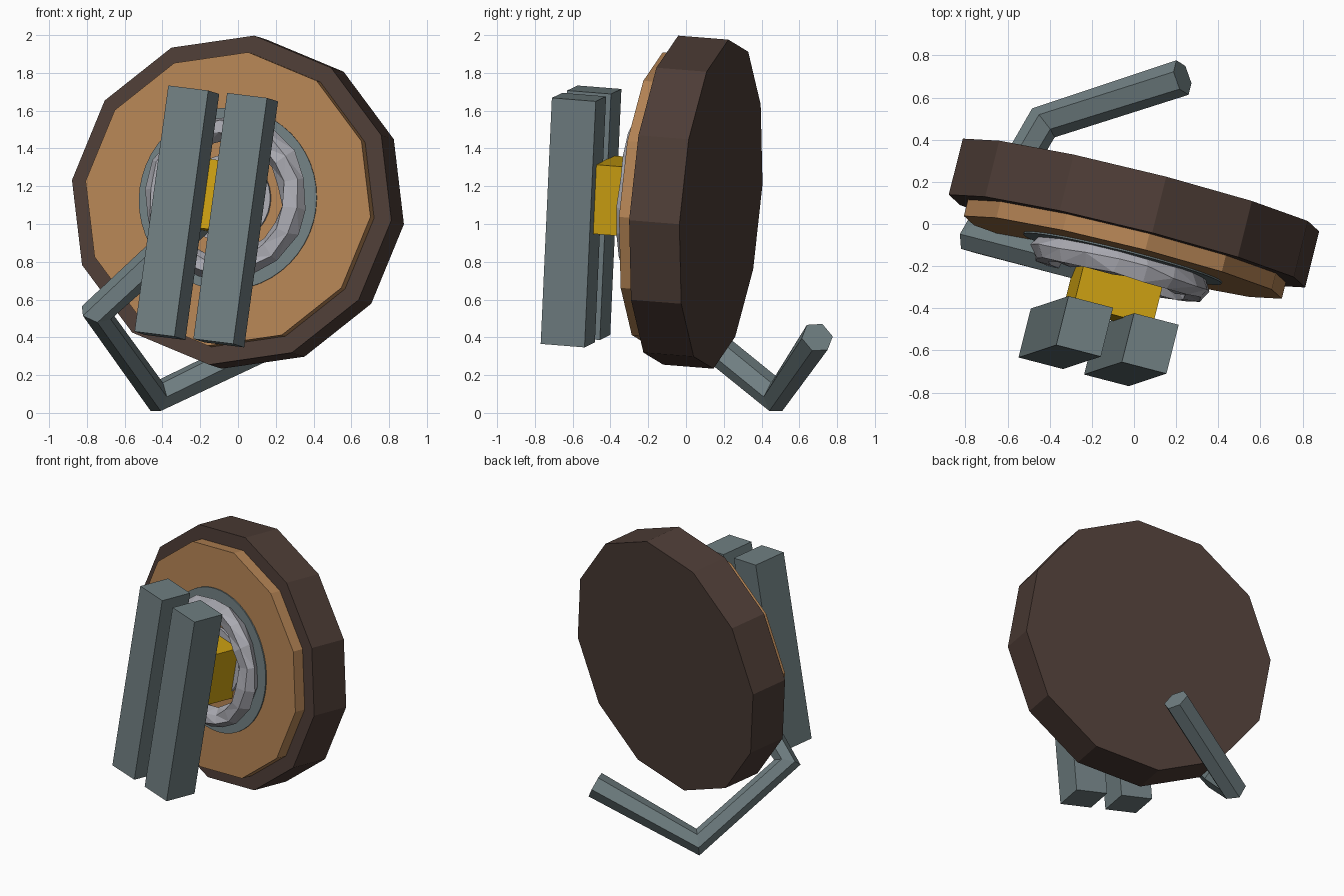
import bpy, bmesh, math, random
from mathutils import Vector, Matrix

if "Cube" in bpy.data.objects:
    bpy.data.objects.remove(bpy.data.objects["Cube"])

random.seed(4)

# tilted local frame: right, up, front; origin at centre of the back face
C = Vector((0.033, 0.185, 1.105))
U = Vector((0.136, 0.045, 0.990)).normalized()
V = Vector((0.9625, -0.25, -0.114))
V = (V - U * V.dot(U)).normalized()
N = V.cross(U)
FRAME = Matrix.Translation(C) @ Matrix((V, U, N)).transposed().to_4x4()


def mat(name, r, g, b):
    m = bpy.data.materials.new(name)
    m.diffuse_color = (r, g, b, 1)
    m.use_nodes = True
    m.node_tree.nodes["Principled BSDF"].inputs["Base Color"].default_value = m.diffuse_color
    return m


BROWN = mat("dark_brown", 0.075, 0.046, 0.037)
TAN = mat("tan", 0.45, 0.225, 0.088)
SLATE = mat("slate", 0.16, 0.21, 0.22)
YELLOW = mat("yellow", 0.62, 0.36, 0.006)
GREY = mat("light_grey", 0.40, 0.40, 0.44)


def finish(name, bm, material, matrix=FRAME):
    bmesh.ops.recalc_face_normals(bm, faces=bm.faces)
    me = bpy.data.meshes.new(name)
    bm.to_mesh(me)
    bm.free()
    me.materials.append(material)
    ob = bpy.data.objects.new(name, me)
    bpy.context.collection.objects.link(ob)
    ob.matrix_world = matrix
    return ob


def disc(name, r, c0, c1, sides, material):
    bm = bmesh.new()
    bmesh.ops.create_cone(bm, cap_ends=True, segments=sides, radius1=r, radius2=r,
                          depth=c1 - c0, matrix=Matrix.Translation((0, 0, (c0 + c1) / 2)))
    finish(name, bm, material)


def box(name, lo, hi, material):
    lo, hi = Vector(lo), Vector(hi)
    bm = bmesh.new()
    bmesh.ops.create_cube(bm, size=1, matrix=Matrix.Translation((lo + hi) / 2)
                          @ Matrix.Diagonal((*(hi - lo), 1)))
    finish(name, bm, material)


def lathe(name, profile, sides, material, jitter=0.0):
    # closed (radius, height) profile swept round the local front axis
    bm = bmesh.new()
    rings = []
    for i in range(sides):
        t = 2 * math.pi * i / sides
        ring = []
        for r, c in profile:
            p = Vector((r * math.cos(t), r * math.sin(t), c))
            p += Vector([random.uniform(-jitter, jitter) for _ in range(3)])
            ring.append(bm.verts.new(p))
        rings.append(ring)
    n = len(profile)
    for i in range(sides):
        a, b = rings[i], rings[(i + 1) % sides]
        for j in range(n):
            k = (j + 1) % n
            f = (a[j], b[j], b[k], a[k])
            bm.faces.new(f)
    if jitter:
        bmesh.ops.triangulate(bm, faces=bm.faces)
    finish(name, bm, material)


# round body
disc("rim_disc", 0.88, 0, 0.275, 12, BROWN)
disc("face_disc", 0.785, 0.27, 0.355, 12, TAN)

# flat ring, rough ring and hub
lathe("flat_ring", [(0.33, 0.35), (0.485, 0.35), (0.485, 0.363), (0.33, 0.363)], 48, SLATE)
rough = [(0.375 + 0.07 * math.cos(k * math.pi / 3), 0.412 + 0.065 * math.sin(k * math.pi / 3))
         for k in range(6)]
lathe("rough_ring", rough, 18, GREY, 0.013)
disc("hub", 0.235, 0.35, 0.375, 32, GREY)

# block and pair of bars
box("mount_block", (-0.195, -0.185, 0.36), (0.195, 0.185, 0.645), YELLOW)
for side, x in (("left", -0.272), ("right", 0.052)):
    box(side + "_bar", (x, -0.783, 0.64), (x + 0.22, 0.533, 0.88), SLATE)

# bent six-sided arm wrapping under the body
path = [Vector(p) for p in ((-0.18, -0.206, 1.05), (-0.75, -0.07, 0.53),
                            (-0.43, 0.48, 0.085), (0.23, 0.695, 0.40))]
dirs = [(b - a).normalized() for a, b in zip(path, path[1:])]
tang = [dirs[0], (dirs[0] + dirs[1]).normalized(), (dirs[1] + dirs[2]).normalized(), dirs[2]]
side = {2: tang[2].cross(Vector((0, 0, 1))).normalized()}
for src, dst in ((2, 3), (2, 1), (1, 0)):
    side[dst] = tang[src].rotation_difference(tang[dst]) @ side[src]
bm = bmesh.new()
rings = []
for i, p in enumerate(path):
    s = side[i]
    w = s.cross(tang[i])
    rings.append([bm.verts.new(p + 0.087 * (math.cos(k * math.pi / 3) * s
                                            + math.sin(k * math.pi / 3) * w)) for k in range(6)])
for a, b in zip(rings, rings[1:]):
    for k in range(6):
        bm.faces.new((a[k], a[(k + 1) % 6], b[(k + 1) % 6], b[k]))
bm.faces.new(rings[0])
bm.faces.new(rings[-1])
finish("bent_arm", bm, SLATE, Matrix.Identity(4))
